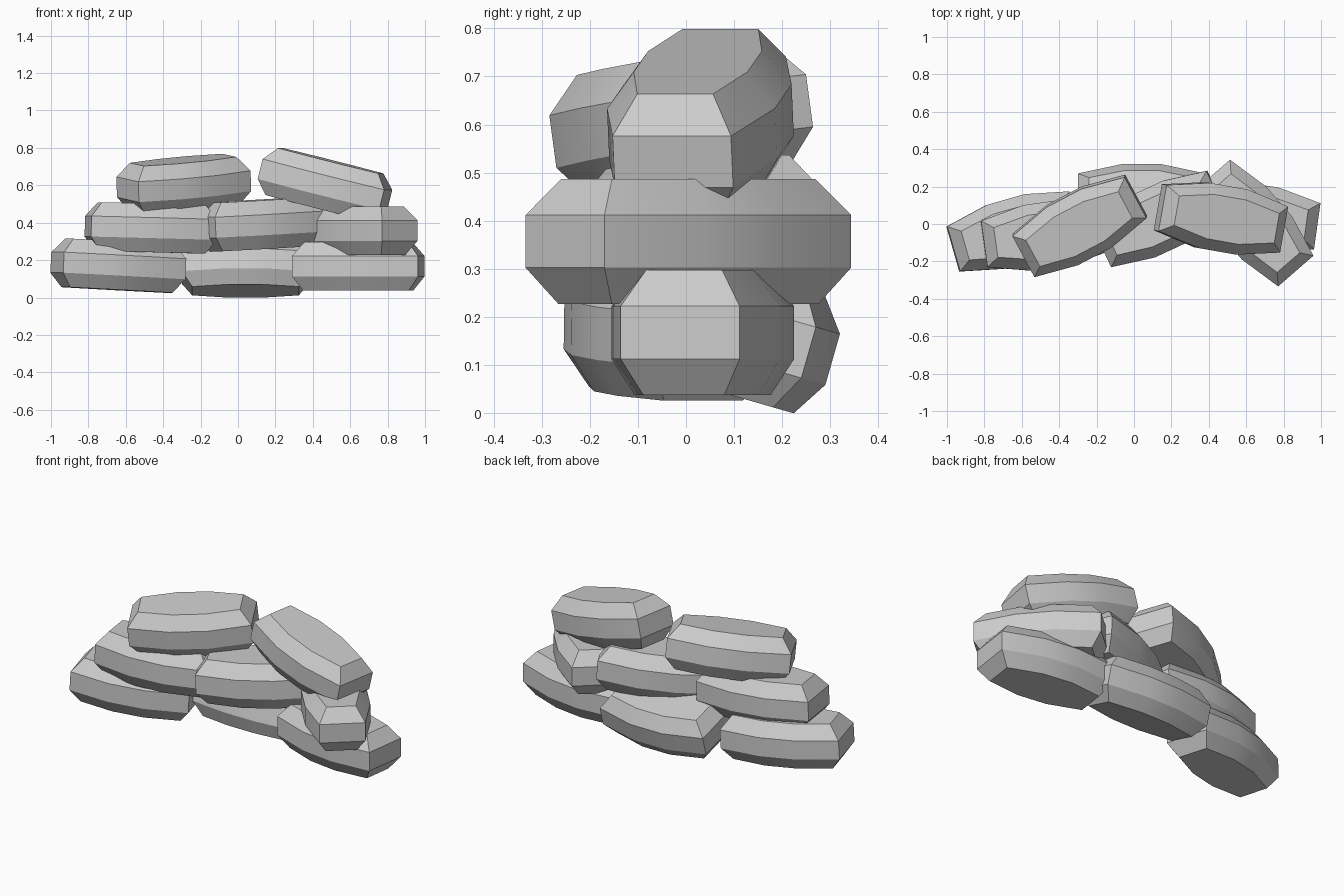
import bpy, bmesh
from math import radians

if "Cube" in bpy.data.objects:
    bpy.data.objects.remove(bpy.data.objects["Cube"])

# Bag cross-levels: z, end half length, end half width, bow x, bow half width
LEVELS = [(-0.13, 0.285, 0.085, 0.09, 0.13),
          (-0.055, 0.34, 0.125, 0.105, 0.177),
          (0.055, 0.34, 0.125, 0.105, 0.177),
          (0.13, 0.28, 0.08, 0.09, 0.12)]


def bag(name, loc, yaw, tilt=0, roll=0):
    bm = bmesh.new()
    rings = []
    for z, ex, ey, bx, by in LEVELS:
        half = [(-ex, -ey), (-bx, -by), (bx, -by), (ex, -ey)]
        pts = half + [(-x, -y) for x, y in half]
        rings.append([bm.verts.new((x, y, z)) for x, y in pts])
    for a, b in zip(rings, rings[1:]):
        for i in range(8):
            j = (i + 1) % 8
            bm.faces.new((a[i], a[j], b[j], b[i]))
    bm.faces.new(rings[0][::-1])
    bm.faces.new(rings[-1])
    me = bpy.data.meshes.new(name)
    bm.to_mesh(me)
    bm.free()
    ob = bpy.data.objects.new(name, me)
    bpy.context.collection.objects.link(ob)
    ob.location = loc
    ob.rotation_euler = [radians(a) for a in (roll, tilt, yaw)]
    # soft bowed sides, sharp chamfers
    bpy.ops.object.select_all(action='DESELECT')
    ob.select_set(True)
    bpy.context.view_layer.objects.active = ob
    bpy.ops.object.shade_smooth_by_angle(angle=radians(30))


# Bottom row
bag("bottom_bag_left", (-0.64, -0.04, 0.17), 16, 3)
bag("bottom_bag_middle", (0.04, 0.135, 0.16), 0, 0, -16)
bag("bottom_bag_right", (0.643, 0.035, 0.167), -8)
# Middle row
bag("middle_bag_left", (-0.465, -0.06, 0.372), 8, 1.5)
bag("middle_bag_middle", (0.135, 0.027, 0.392), 25, -3)
bag("middle_bag_right", (0.642, 0.005, 0.357), -49)
# Top row
bag("top_bag_left", (-0.29, -0.01, 0.607), 27.7, -5, 6)
bag("top_bag_right", (0.465, 0.03, 0.605), -10, 14)
